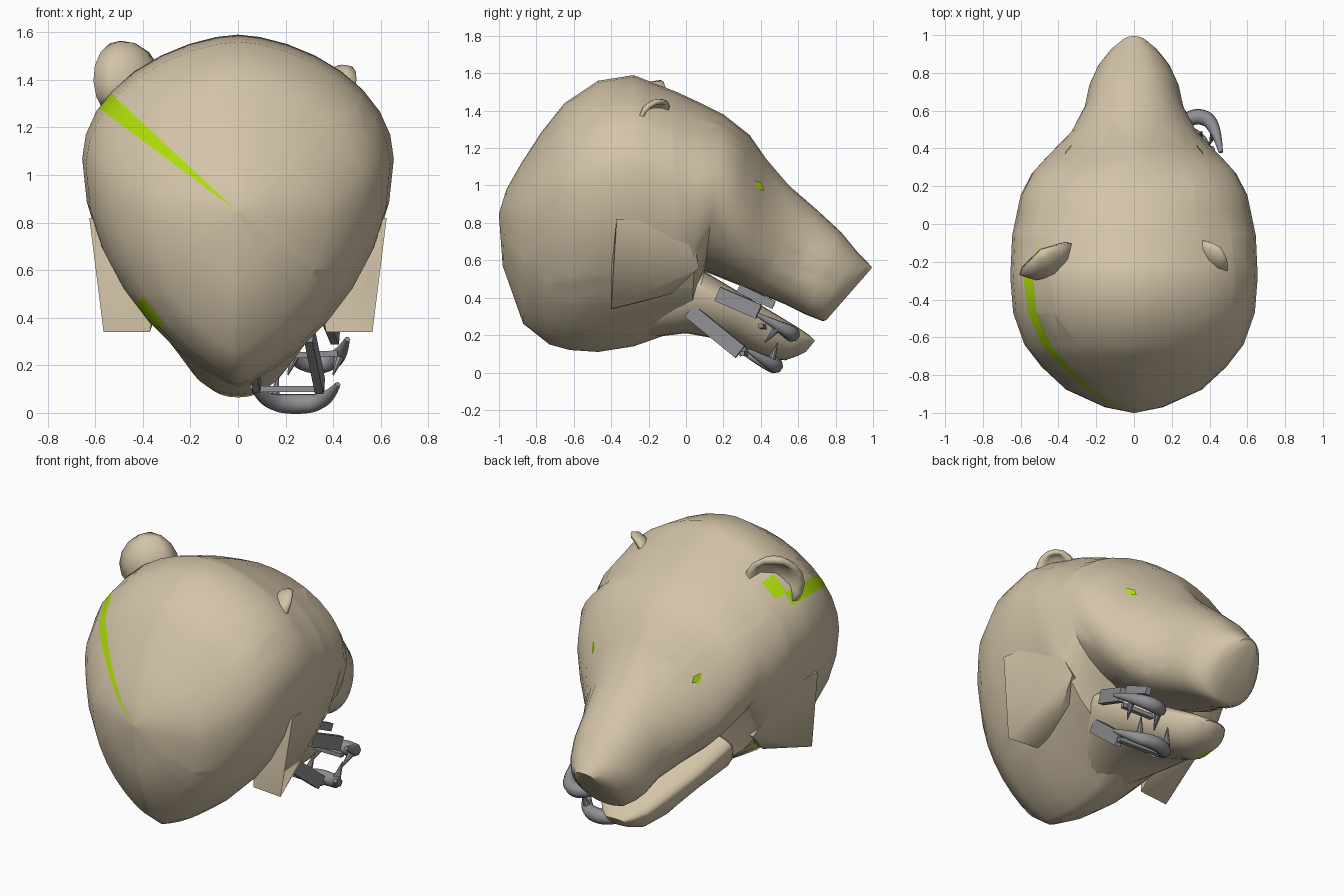
import bpy
import bmesh
from math import sin, cos, pi, radians
from mathutils import Vector
from mathutils.bvhtree import BVHTree

default_cube = bpy.data.objects.get("Cube")
if default_cube:
    bpy.data.objects.remove(default_cube, do_unlink=True)


def make_material(name, color):
    mat = bpy.data.materials.new(name)
    mat.use_nodes = True
    mat.diffuse_color = color
    mat.node_tree.nodes["Principled BSDF"].inputs["Base Color"].default_value = color
    return mat


TAN = make_material("tan_hide", (0.65, 0.55, 0.39, 1))
GREEN = make_material("lime_lining", (0.42, 0.72, 0.003, 1))
STEEL = make_material("grey_steel", (0.28, 0.28, 0.30, 1))


def clamp(value, low, high):
    return max(low, min(high, value))


def add_object(name, bm, materials, smooth_angle=40):
    """Turn a bmesh into a shaded object."""
    bmesh.ops.recalc_face_normals(bm, faces=bm.faces)
    mesh = bpy.data.meshes.new(name)
    bm.to_mesh(mesh)
    bm.free()
    obj = bpy.data.objects.new(name, mesh)
    bpy.context.collection.objects.link(obj)
    for mat in materials:
        mesh.materials.append(mat)
    if smooth_angle:
        bpy.ops.object.select_all(action="DESELECT")
        obj.select_set(True)
        bpy.context.view_layer.objects.active = obj
        bpy.ops.object.shade_smooth_by_angle(angle=radians(smooth_angle))
    return obj


def loft(sections, shape, count=32):
    """Skin tilted rings, each given by top (y, z), bottom (y, z) and half width."""
    bm = bmesh.new()
    rings = []
    for top_y, top_z, low_y, low_z, width in sections:
        middle, upper_power, lower_power = shape(low_y)
        ring = []
        for i in range(count):
            a = 2 * pi * i / count
            down = cos(a)
            if down > 0:
                s, power = middle * (1 - down), upper_power
            else:
                s, power = middle - (1 - middle) * down, lower_power
            side = abs(sin(a)) ** power * (1 if sin(a) >= 0 else -1)
            ring.append(bm.verts.new((width * side, top_y + (low_y - top_y) * s,
                                      top_z + (low_z - top_z) * s)))
        rings.append(ring)
    for r, q in zip(rings, rings[1:]):
        for i in range(count):
            j = (i + 1) % count
            bm.faces.new((r[i], r[j], q[j], q[i]))
    bm.faces.new(rings[0])
    bm.faces.new(rings[-1])
    return bm


# Skull and muzzle
head_sections = [
    (-1, .85, -1, .84, .005),
    (-.96, .98, -.98, .57, .16),
    (-.88, 1.12, -.87, .26, .36),
    (-.77, 1.29, -.73, .15, .49),
    (-.65, 1.44, -.62, .12, .58),
    (-.47, 1.56, -.47, .11, .64),
    (-.28, 1.59, -.28, .14, .655),
    (-.05, 1.5, -.08, .21, .645),
    (.08, 1.44, .03, .25, .62),
    (.2, 1.38, .1, .54, .6),
    (.34, 1.27, .2, .5, .54),
    (.43, 1.14, .3, .46, .46),
    (.55, 1.0, .42, .41, .34),
    (.7, .87, .54, .36, .265),
    (.83, .75, .64, .31, .24),
    (.92, .64, .69, .29, .205),
    (.97, .59, .73, .275, .16),
    (.995, .56, .75, .28, .11),
]


def head_shape(y):
    brow = .8 * max(0, 1 - abs(y - .32) / .15)
    return (clamp(.41 + .5 * y, .36, .6), clamp(1.1 - .4 * y, .85, 1.2) + brow,
            clamp(1.2 - 1.3 * y, .7, 1.55))


head = loft(head_sections, head_shape)


def cut(bm, point, normal):
    geometry = bm.verts[:] + bm.edges[:] + bm.faces[:]
    bmesh.ops.bisect_plane(bm, geom=geometry, plane_co=point, plane_no=normal, dist=1e-5)


def lining_band(bm, start, end, back, front):
    """Cut a wedge fanning from the rear point and show the lining in it."""
    hub = Vector((0, 0, .845))
    edges = [Vector((cos(radians(a)), 0, sin(radians(a)))) for a in (start, end)]
    normals = [Vector((-d.z, 0, d.x)) for d in edges]
    for n in normals:
        cut(bm, hub, n)
    for y in (back, front):
        cut(bm, (0, y, 0), (0, 1, 0))
    for face in bm.faces:
        c = face.calc_center_median()
        inside = (c - hub).dot(normals[0]) > 0 > (c - hub).dot(normals[1])
        if inside and back < c.y < front:
            face.material_index = 1


lining_band(head, 137, 143.3, -1.1, -.2)
lining_band(head, 127, 137, -.22, -.13)
lining_band(head, 222, 236, -.7, -.08)
surface = BVHTree.FromBMesh(head)
add_object("head_shell", head, [TAN, GREEN], 50)

# Eyes set against the surface, turned outward
for side, label in ((1, "left"), (-1, "right")):
    hit, normal, _, _ = surface.ray_cast(Vector((side * 2, .385, .995)), Vector((-side, 0, 0)))
    if hit is None:
        continue
    if normal.x * side < 0:
        normal = -normal
    normal = (normal + Vector((side * .5, 0, -.1))).normalized()
    along = Vector((0, .8, -.6))
    along = (along - normal * along.dot(normal)).normalized()
    across = normal.cross(along)
    bm = bmesh.new()
    corners = [hit + normal * .009 + along * u + across * v * side
               for u, v in ((-.045, 0), (0, .026), (.04, .012), (.01, -.02))]
    bm.faces.new([bm.verts.new(c) for c in corners])
    add_object(label + "_eye", bm, [GREEN], 0)

# Lower jaw, with a sliver of lining under the right lip
jaw_sections = [
    (-.3, .46, -.25, .18, .2),
    (.1, .54, .0, .21, .36),
    (.3, .42, .22, .17, .3),
    (.46, .325, .4, .08, .22),
    (.6, .24, .53, .065, .16),
    (.66, .2, .6, .09, .11),
    (.69, .17, .64, .11, .06),
]
jaw = loft(jaw_sections, lambda y: (.25, .6, .9))
for face in jaw.faces:
    c = face.calc_center_median()
    if -.16 < c.x < -.09 and .44 < c.y < .56 and c.z < .13:
        face.material_index = 1
add_object("lower_jaw", jaw, [TAN, GREEN])

# Cheek tufts, flaring out of the skull to a low rear corner
cheek_points = [(.565, -.4, .34), (.37, -.38, .34), (.575, -.4, .56), (.625, -.37, .82),
                (.52, -.2, .43), (.46, -.08, .42), (.5, .07, .56), (.59, -.05, .8),
                (.57, .04, .7), (.3, .0, .55), (.3, -.3, .8)]
for side, label in ((1, "left"), (-1, "right")):
    bm = bmesh.new()
    for x, y, z in cheek_points:
        bm.verts.new((x * side, y, z))
    bmesh.ops.convex_hull(bm, input=bm.verts[:])
    add_object(label + "_cheek", bm, [TAN], 55)


# Ears: half bowls with a notch at the base
def ear(name, centre, facing, size, depth, thickness):
    bm = bmesh.new()
    bmesh.ops.create_uvsphere(bm, u_segments=10, v_segments=8, radius=1)
    doomed = [v for v in bm.verts if v.co.y > .1 or v.co.z < -.8]
    bmesh.ops.delete(bm, geom=doomed, context="VERTS")
    for v in bm.verts:
        v.co = Vector((v.co.x * size, v.co.y * depth, v.co.z * size))
    obj = add_object(name, bm, [TAN], 60)
    obj.location = centre
    obj.rotation_euler = Vector(facing).to_track_quat("Y", "Z").to_euler()
    wall = obj.modifiers.new("wall", "SOLIDIFY")
    wall.thickness = thickness


ear("right_ear", (-.485, -.15, 1.39), (-.5, .87, -.1), .175, .14, .035)
ear("left_ear", (.425, -.16, 1.35), (.55, .55, -.35), .12, .08, .025)


# Loose steel jaw frame
def bar(name, start, end, width, thick):
    a, b = Vector(start), Vector(end)
    bm = bmesh.new()
    bmesh.ops.create_cube(bm, size=1)
    for v in bm.verts:
        v.co = Vector((v.co.x * thick, v.co.y * (b - a).length, v.co.z * width))
    obj = add_object(name, bm, [STEEL], 0)
    obj.location = (a + b) / 2
    obj.rotation_euler = (b - a).to_track_quat("Y", "Z").to_euler()


def arch(name, points, radius):
    data = bpy.data.curves.new(name, "CURVE")
    data.dimensions = "3D"
    data.bevel_depth = radius
    data.bevel_resolution = 2
    data.use_fill_caps = True
    spline = data.splines.new("NURBS")
    spline.points.add(len(points) - 1)
    spline.use_endpoint_u = True
    spline.order_u = 3
    for i, (p, co) in enumerate(zip(spline.points, points)):
        p.co = (*co, 1)
        p.radius = .25 + .75 * sin(pi * i / (len(points) - 1))
    data.materials.append(STEEL)
    bpy.context.collection.objects.link(bpy.data.objects.new(name, data))


def tooth(name, base, tip, radius=.026):
    a, b = Vector(base), Vector(tip)
    bm = bmesh.new()
    bmesh.ops.create_cone(bm, cap_ends=True, segments=8, radius1=radius, radius2=.003,
                          depth=(b - a).length)
    obj = add_object(name, bm, [STEEL])
    obj.location = (a + b) / 2
    obj.rotation_euler = (b - a).to_track_quat("Z", "Y").to_euler()


arch("lower_tooth_arch", [(.06, .3, .11), (.12, .43, .045), (.24, .49, .035),
                          (.37, .45, .045), (.42, .33, .12)], .045)
arch("upper_tooth_arch", [(.18, .42, .3), (.24, .53, .22), (.34, .58, .2),
                          (.43, .53, .23), (.46, .38, .31)], .045)
bar("lower_outer_bar", (.3, .02, .33), (.345, .29, .11), .08, .035)
bar("lower_inner_bar", (.06, .15, .24), (.08, .31, .11), .06, .03)
bar("upper_outer_bar", (.37, .17, .42), (.41, .39, .325), .08, .035)
bar("upper_inner_bar", (.28, .28, .45), (.29, .47, .36), .045, .03)
bar("lower_cross_bar", (.08, .32, .1), (.36, .3, .1), .025, .025)
bar("upper_cross_bar", (.18, .42, .24), (.42, .4, .25), .025, .025)
for n, x in enumerate((.15, .34)):
    tooth(f"lower_tooth_{n}", (x, .45, .05), (x + .02, .49, .16))
    tooth(f"upper_tooth_{n}", (x + .09, .5, .25), (x + .06, .42, .16))
